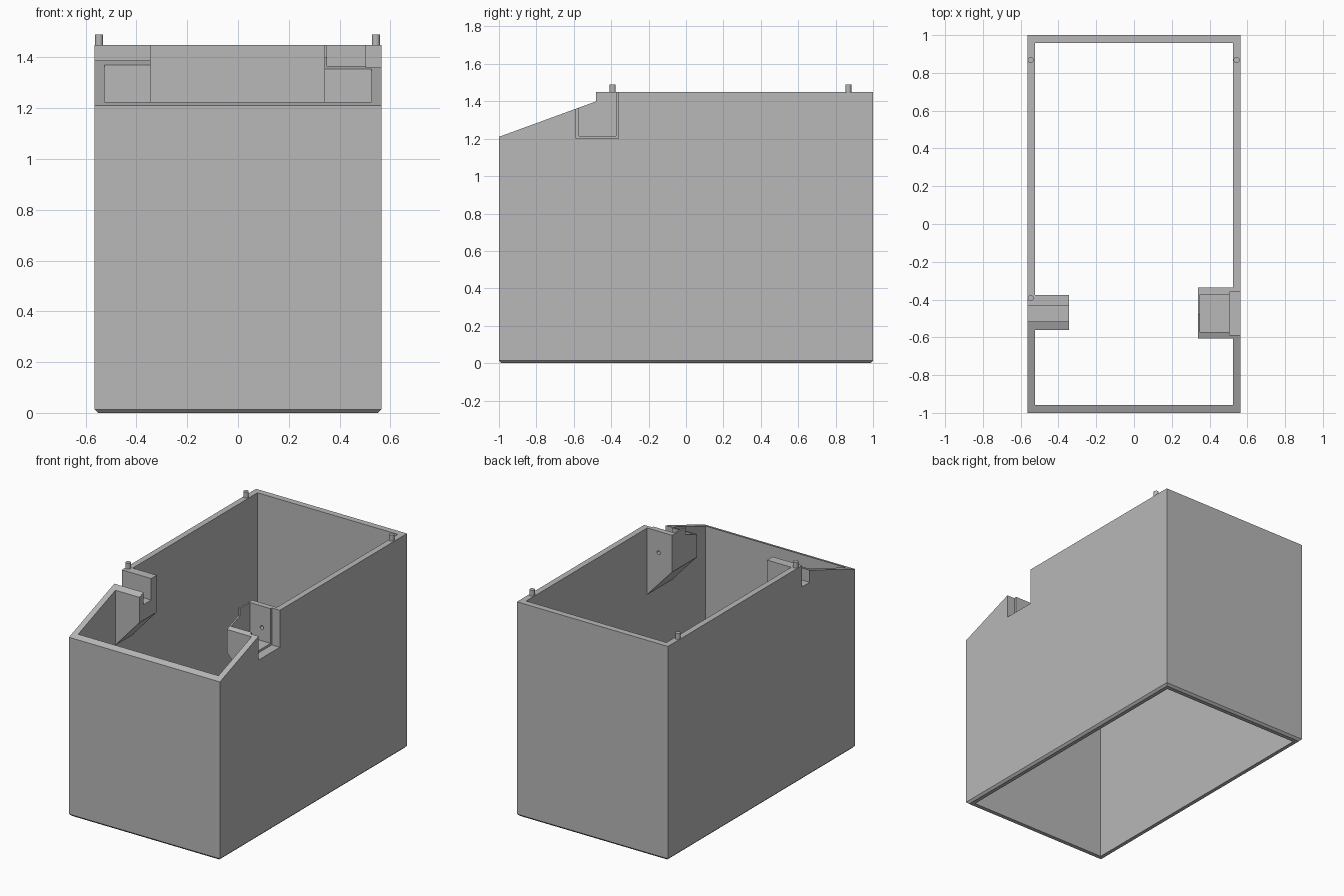
import bpy, bmesh
from mathutils import Vector

old = bpy.data.objects.get("Cube")
if old:
    bpy.data.objects.remove(old, do_unlink=True)

grey = bpy.data.materials.new("plain grey")
grey.use_nodes = True
grey.diffuse_color = (0.48, 0.48, 0.48, 1)
grey.node_tree.nodes["Principled BSDF"].inputs["Base Color"].default_value = (0.48, 0.48, 0.48, 1)


def finish(name, bm):
    bmesh.ops.recalc_face_normals(bm, faces=bm.faces)
    mesh = bpy.data.meshes.new(name)
    bm.to_mesh(mesh)
    bm.free()
    mesh.materials.append(grey)
    obj = bpy.data.objects.new(name, mesh)
    bpy.context.collection.objects.link(obj)
    return obj


def prism(name, points, axis, start, end):
    """Extrude a flat outline along x or y."""
    bm = bmesh.new()
    place = (lambda p: (start, p[0], p[1])) if axis == "x" else (lambda p: (p[0], start, p[1]))
    face = bm.faces.new([bm.verts.new(place(p)) for p in points])
    ext = bmesh.ops.extrude_face_region(bm, geom=[face])
    move = Vector((end - start, 0, 0) if axis == "x" else (0, end - start, 0))
    bmesh.ops.translate(bm, vec=move, verts=[v for v in ext["geom"] if isinstance(v, bmesh.types.BMVert)])
    return finish(name, bm)


def box(name, x, y, z, chamfer=0):
    bm = bmesh.new()
    bmesh.ops.create_cube(bm, size=1)
    for v in bm.verts:
        v.co = [r[0] if c < 0 else r[1] for c, r in zip(v.co, (x, y, z))]
    if chamfer:
        low = [e for e in bm.edges if all(v.co.z < z[0] + 0.001 for v in e.verts)]
        bmesh.ops.bevel(bm, geom=low, offset=chamfer, segments=1, affect="EDGES")
    return finish(name, bm)


def rod(name, center, radius, length, axis="z", sides=32):
    bm = bmesh.new()
    bmesh.ops.create_cone(bm, cap_ends=True, segments=sides, radius1=radius, radius2=radius, depth=length)
    for v in bm.verts:
        x, y, z = v.co
        v.co = Vector({"x": (z, x, y), "y": (y, z, x), "z": (x, y, z)}[axis]) + Vector(center)
    return finish(name, bm)


def combine(target, other, operation):
    mod = target.modifiers.new("shape", "BOOLEAN")
    mod.operation = operation
    mod.solver = "EXACT"
    mod.object = other
    bpy.context.view_layer.objects.active = target
    bpy.ops.object.modifier_apply(modifier=mod.name)
    bpy.data.objects.remove(other, do_unlink=True)


# Open rectangular shell with a chamfered lower rim
W, IN_X, IN_Y, TOP = 0.565, 0.525, 0.958, 1.45
shell = box("bin_shell", (-W, W), (-1, 1), (0, 1.6), chamfer=0.014)
combine(shell, box("hollow", (-IN_X, IN_X), (-IN_Y, IN_Y), (-1, 2)), "DIFFERENCE")

# Inner brackets with sloping undersides
for side, inner, front, back in ((-1, 0.345, -0.56, -0.375), (1, 0.34, -0.605, -0.335)):
    outline = [(inner, 1.6), (inner, 1.2), (IN_X, 1.0), (0.545, 1.0), (0.545, 1.6)]
    combine(shell, prism("bracket", [(side * x, z) for x, z in outline], "y", front, back), "UNION")

# Sloped front and stepped top edge
combine(shell, prism("top_cut", [(-1.1, 1.173), (-1, 1.21), (-0.48, 1.4), (-0.48, TOP),
                                 (1.1, TOP), (1.1, 2), (-1.1, 2)], "x", -1, 1), "DIFFERENCE")

# Open round-bottomed slot on one side
AY, AZ, R = -0.475, 1.305, 0.04
combine(shell, rod("slot_round", (-0.5, AY, AZ), R, 0.6, "x"), "DIFFERENCE")
combine(shell, box("slot_top", (-0.8, -0.2), (AY - R, AY + R), (AZ, 1.8)), "DIFFERENCE")

# Pocket, wall opening and holes on the other side
combine(shell, box("pocket", (0.35, 0.52), (-0.573, -0.373), (1.215, 1.8)), "DIFFERENCE")
combine(shell, box("wall_opening", (0.505, 0.8), (-0.587, -0.36), (1.2, 1.8)), "DIFFERENCE")
combine(shell, rod("axle_hole", (0.34, AY, AZ), R, 0.12, "x"), "DIFFERENCE")
combine(shell, rod("screw_hole", (0.44, -0.35, AZ), 0.013, 0.1, "y", 16), "DIFFERENCE")

# Locating pegs on the rim
pegs = [rod("rim_peg", (x, y, 1.46), 0.016, 0.06, sides=20)
        for x, y in ((-0.547, 0.868), (0.543, 0.868), (-0.547, -0.392))]

bpy.ops.object.select_all(action="DESELECT")
for obj in [shell] + pegs:
    obj.select_set(True)
bpy.context.view_layer.objects.active = shell
bpy.ops.object.shade_smooth_by_angle(angle=0.5)
